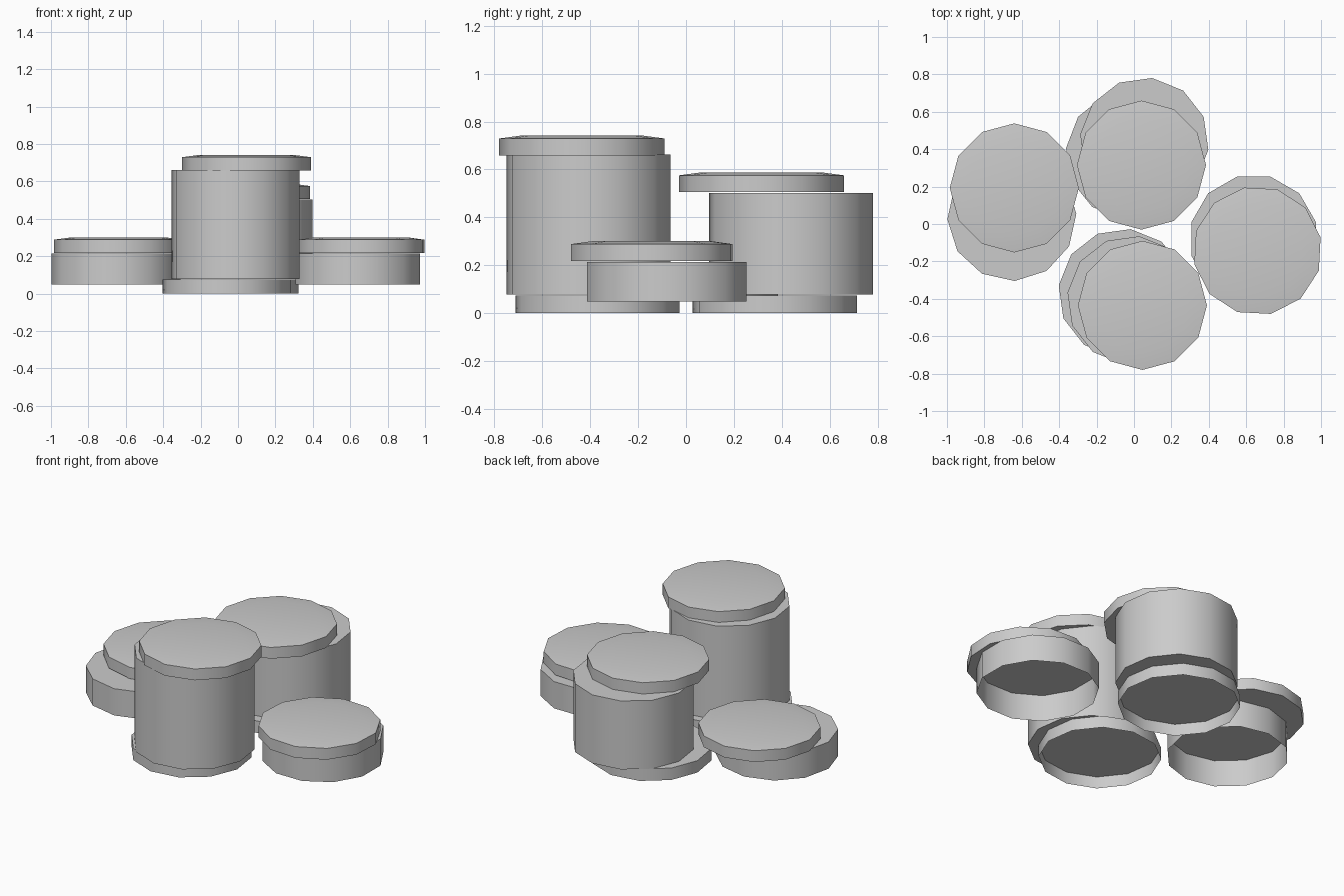
import bpy
import bmesh
from math import cos, sin, radians, tau

if "Cube" in bpy.data.objects:
    bpy.data.objects.remove(bpy.data.objects["Cube"], do_unlink=True)

SIDES = 12
RADIUS = 0.345

grey = bpy.data.materials.new("plain grey")
grey.use_nodes = True
grey.diffuse_color = (0.6, 0.6, 0.6, 1)
grey.node_tree.nodes["Principled BSDF"].inputs["Base Color"].default_value = (0.6, 0.6, 0.6, 1)


def lathe(name, x, y, turn, profile, closed):
    """Twelve-sided piece from (radius, height) rings; the underside may stay open."""
    bm = bmesh.new()
    rings = []
    for r, z in profile:
        angles = [radians(turn) + tau * i / SIDES for i in range(SIDES)]
        rings.append([bm.verts.new((r * cos(a), r * sin(a), z)) for a in angles])
    if closed:
        bm.faces.new(rings[0][::-1])
    bm.faces.new(rings[-1])
    for low, high in zip(rings, rings[1:]):
        for i in range(SIDES):
            j = (i + 1) % SIDES
            bm.faces.new((low[i], low[j], high[j], high[i]))
    mesh = bpy.data.meshes.new(name)
    bm.to_mesh(mesh)
    bm.free()
    mesh.materials.append(grey)
    obj = bpy.data.objects.new(name, mesh)
    obj.location = (x, y, 0)
    bpy.context.collection.objects.link(obj)
    bpy.ops.object.select_all(action="DESELECT")
    obj.select_set(True)
    bpy.context.view_layer.objects.active = obj
    bpy.ops.object.shade_smooth_by_angle(angle=radians(40))


def drum(name, x, y, turn, bottom, top, closed=False):
    lathe(name, x, y, turn, [(RADIUS, bottom), (RADIUS, top)], closed)


def cap(name, x, y, turn, bottom):
    # Straight rim with a shallow raised crown
    lathe(name, x, y, turn, [(RADIUS, bottom), (RADIUS, bottom + 0.07),
                             (RADIUS * 0.72, bottom + 0.083)], True)


# Tall front stack, hollow underneath
drum("front_base", -0.06, -0.37, -7, 0, 0.074)
drum("front_column", -0.013, -0.408, -7, 0.077, 0.662, closed=True)
cap("front_cap", 0.045, -0.435, 0, 0.659)

# Shorter back stack, hollow underneath
drum("back_base", -0.02, 0.37, -6, 0, 0.074)
drum("back_column", 0.055, 0.438, -7, 0.077, 0.502, closed=True)
cap("back_cap", 0.04, 0.315, 0, 0.505)

# Low side stacks, hollow underneath
drum("left_drum", 0.64, -0.08, 15, 0.048, 0.214)
cap("left_cap", 0.66, -0.143, 12, 0.218)
drum("right_drum", -0.653, 0.04, 2.5, 0.048, 0.214)
cap("right_cap", -0.64, 0.193, 0, 0.218)
